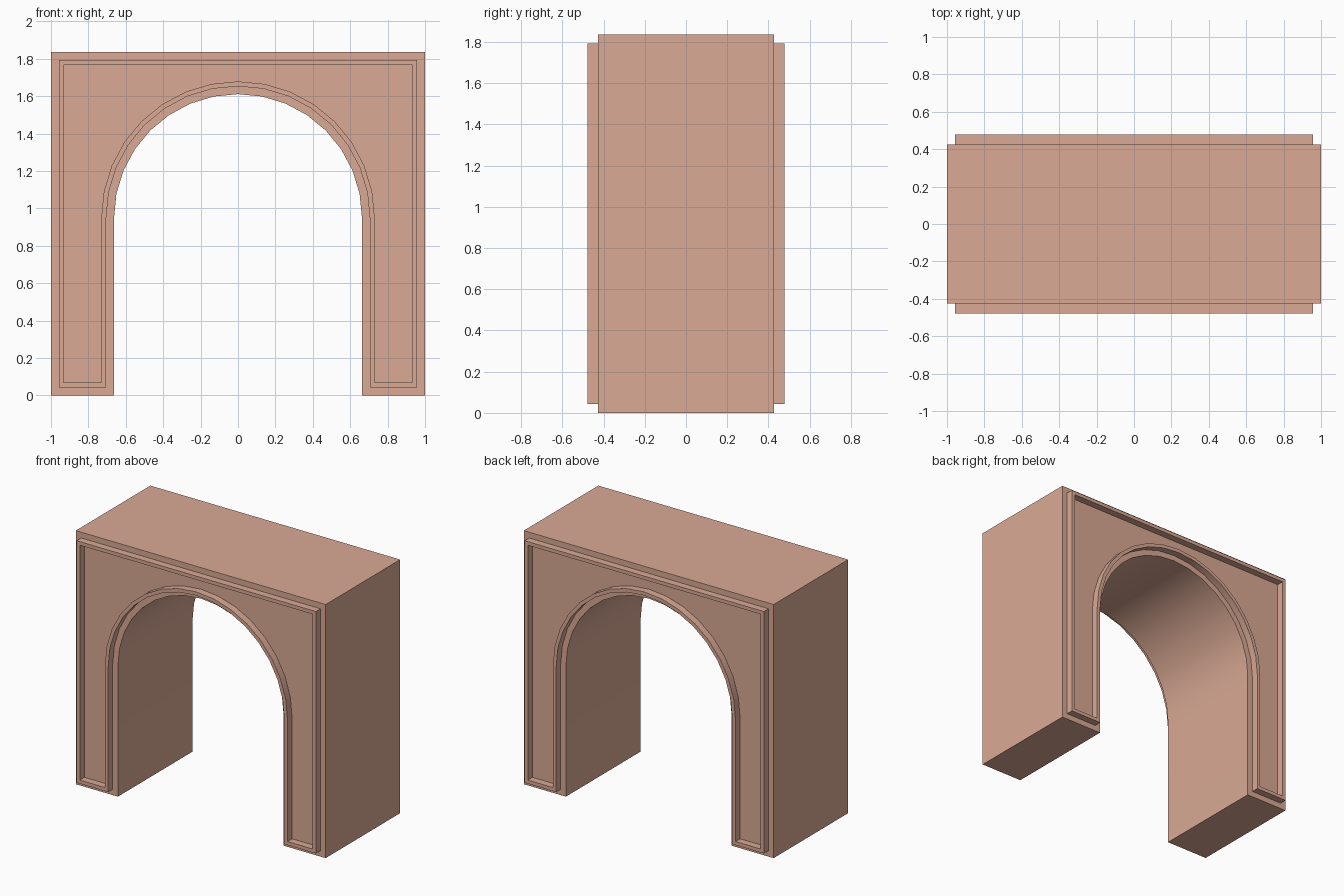
import bpy, bmesh
from math import sin, cos, pi

if "Cube" in bpy.data.objects:
    bpy.data.objects.remove(bpy.data.objects["Cube"])

TOP, HALF_W = 1.835, 1.0          # outer block
R, SPRING, SEG = 0.663, 0.948, 16  # arched opening
BODY_Y, TRIM_Y = 0.426, 0.478     # half depths of wall and raised trim

clay = bpy.data.materials.new("clay")
clay.diffuse_color = (0.70, 0.40, 0.30, 1)
clay.use_nodes = True
clay.node_tree.nodes["Principled BSDF"].inputs["Base Color"].default_value = clay.diffuse_color


def arch_outline(d):
    """Closed (x, z) outline of the arch, inset by d."""
    w, r = HALF_W - d, R + d
    arc = [(r * cos(pi * i / SEG), SPRING + r * sin(pi * i / SEG)) for i in range(SEG + 1)]
    return [(w, d), (w, TOP - d), (-w, TOP - d), (-w, d), (-r, d)] + arc[::-1] + [(r, d)]


def ring_verts(bm, outline, y):
    return [bm.verts.new((x, y, z)) for x, z in outline]


def bridge(bm, a, b):
    for i in range(len(a)):
        j = (i + 1) % len(a)
        bm.faces.new((a[i], a[j], b[j], b[i]))


def finish(name, bm):
    bmesh.ops.recalc_face_normals(bm, faces=bm.faces)
    mesh = bpy.data.meshes.new(name)
    bm.to_mesh(mesh)
    bm.free()
    mesh.materials.append(clay)
    obj = bpy.data.objects.new(name, mesh)
    bpy.context.collection.objects.link(obj)
    bpy.ops.object.select_all(action='DESELECT')
    obj.select_set(True)
    bpy.context.view_layer.objects.active = obj
    bpy.ops.object.shade_smooth_by_angle(angle=pi / 6)
    return obj


# Arch block: solid prism with a rounded opening
bm = bmesh.new()
front = ring_verts(bm, arch_outline(0), -BODY_Y)
back = ring_verts(bm, arch_outline(0), BODY_Y)
bm.faces.new(front)
bm.faces.new(back[::-1])
bridge(bm, front, back)
finish("arch_block", bm)

# Raised trim following the arch outline, mirrored to the back
bm = bmesh.new()
outer, inner = arch_outline(0.042), arch_outline(0.068)
loops = [ring_verts(bm, outline, y) for outline, y in (
    (outer, -BODY_Y + 0.005), (outer, -TRIM_Y), (inner, -TRIM_Y), (inner, -BODY_Y + 0.005))]
for i in range(4):
    bridge(bm, loops[i], loops[(i + 1) % 4])
trim = finish("raised_trim", bm)
mirror = trim.modifiers.new("back_side", 'MIRROR')
mirror.use_axis = (False, True, False)
mirror.use_mirror_merge = False
